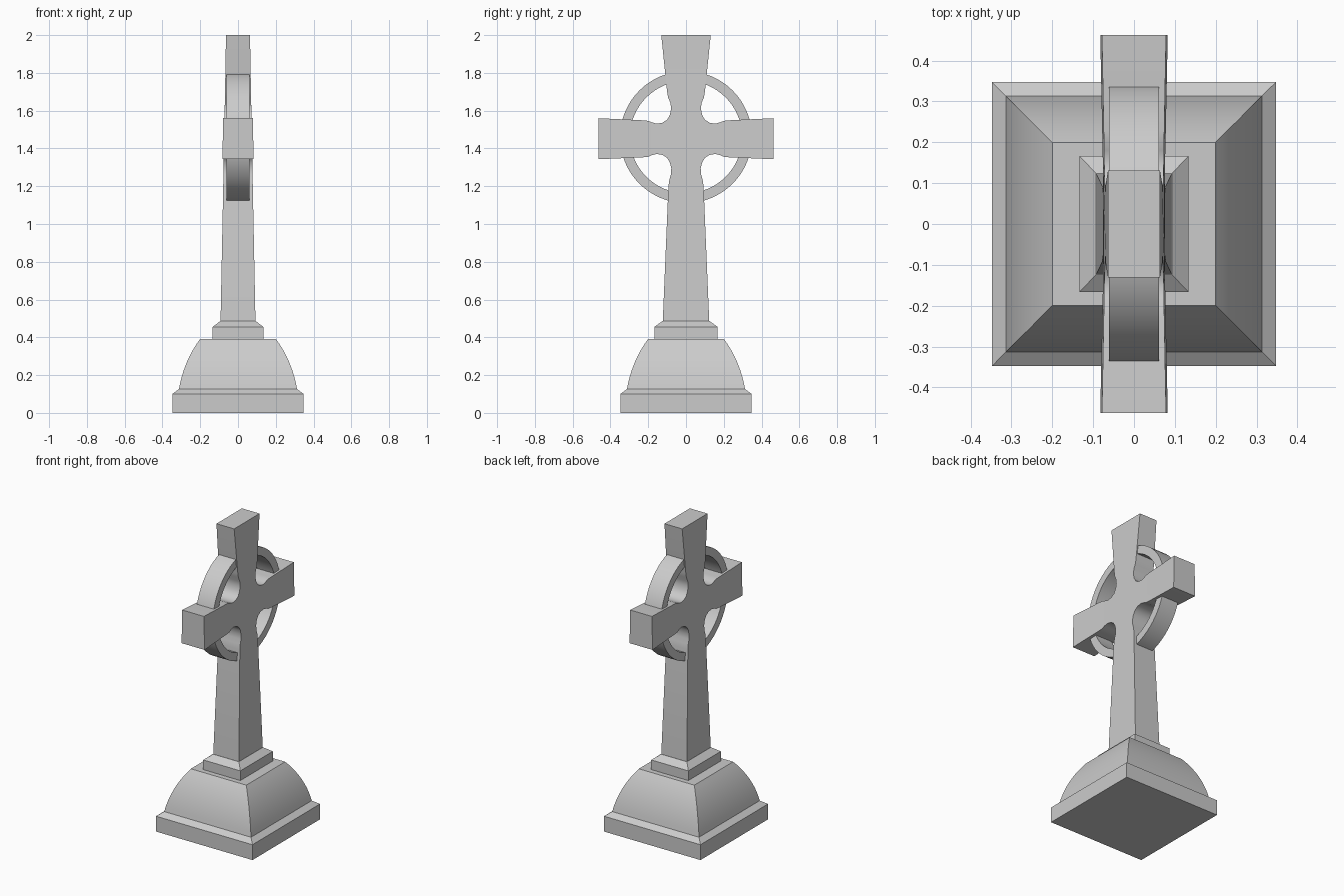
import bpy, bmesh, math
from mathutils import Vector

if "Cube" in bpy.data.objects:
    bpy.data.objects.remove(bpy.data.objects["Cube"])


def finish(bm, name, angle=30):
    bmesh.ops.recalc_face_normals(bm, faces=bm.faces[:])
    mesh = bpy.data.meshes.new(name)
    bm.to_mesh(mesh)
    bm.free()
    ob = bpy.data.objects.new(name, mesh)
    bpy.context.collection.objects.link(ob)
    bpy.ops.object.select_all(action='DESELECT')
    ob.select_set(True)
    bpy.context.view_layer.objects.active = ob
    bpy.ops.object.shade_smooth_by_angle(angle=math.radians(angle))
    return ob


def rect_loft(name, levels):
    """Stack of rectangles (half x, half y, z) joined into a closed solid."""
    bm = bmesh.new()
    rings = [[bm.verts.new((sx * hx, sy * hy, z))
              for sx, sy in ((-1, -1), (1, -1), (1, 1), (-1, 1))]
             for hx, hy, z in levels]
    for a, b in zip(rings, rings[1:]):
        for i in range(4):
            j = (i + 1) % 4
            bm.faces.new((a[i], a[j], b[j], b[i]))
    bm.faces.new(rings[0][::-1])
    bm.faces.new(rings[-1])
    return finish(bm, name)


# Square plinth with sloped top edge
rect_loft("plinth", [(.348, .348, 0), (.348, .348, .10), (.313, .313, .126)])

# Domed pedestal with curved sides
p0, p1, p2 = Vector((.313, .126)), Vector((.285, .28)), Vector((.2, .392))
curve = [p0 * (1 - t) ** 2 + p1 * 2 * t * (1 - t) + p2 * t * t
         for t in (i / 10 for i in range(11))]
rect_loft("pedestal", [(p.x, p.x, p.y) for p in curve])

# Collar under the shaft
rect_loft("collar", [(.134, .167, .392), (.134, .167, .455), (.093, .124, .487)])

# Cross: right half of the outline, mirrored, then extruded
C = 1.453
half = [(.123, .485), (.093, 1.2), (.088, 1.235), (.079, 1.265), (.078, 1.295),
        (.085, 1.325), (.1, 1.35), (.125, 1.366), (.155, 1.371), (.18, 1.365),
        (.2, 1.356), (.23, 1.353), (.463, 1.343),
        (.463, 1.56), (.23, 1.549), (.2, 1.546), (.18, 1.538), (.155, 1.531),
        (.125, 1.536), (.1, 1.552), (.085, 1.578), (.079, 1.61), (.082, 1.64),
        (.095, 1.67), (.1, 1.7), (.131, 2.0)]
outline = half + [(-y, z) for y, z in reversed(half)]


def half_depth(y, z):
    return .092 - .029 * (z - .485) / 1.515 + .007 * max(0, abs(y) - .1) / .36


bm = bmesh.new()
bm.faces.new([bm.verts.new((0, y, z)) for y, z in outline])
# split the face at the root of each limb
for co, no in (((0, .2, 0), (0, 1, 0)), ((0, -.2, 0), (0, 1, 0)),
               ((0, 0, 1.2), (0, 0, 1)), ((0, 0, 1.7), (0, 0, 1))):
    bmesh.ops.bisect_plane(bm, geom=bm.verts[:] + bm.edges[:] + bm.faces[:],
                           plane_co=co, plane_no=no, dist=1e-5)
back = bm.verts[:]
ext = bmesh.ops.extrude_face_region(bm, geom=bm.faces[:], use_keep_orig=True)
front = [g for g in ext["geom"] if isinstance(g, bmesh.types.BMVert)]
for sign, verts in ((-1, back), (1, front)):
    for v in verts:
        v.co.x = sign * half_depth(v.co.y, v.co.z)
finish(bm, "cross")

# Ring around the crossing
bm = bmesh.new()
N, R, r, d = 64, .349, .297, .061
section = [(r, -d), (R, -d), (R, d), (r, d)]
loops = []
for i in range(N):
    a = 2 * math.pi * i / N
    loops.append([bm.verts.new((x, q * math.cos(a), 1.46 + q * math.sin(a)))
                  for q, x in section])
for i in range(N):
    A, B = loops[i], loops[(i + 1) % N]
    for k in range(4):
        m = (k + 1) % 4
        bm.faces.new((A[k], A[m], B[m], B[k]))
finish(bm, "ring")
